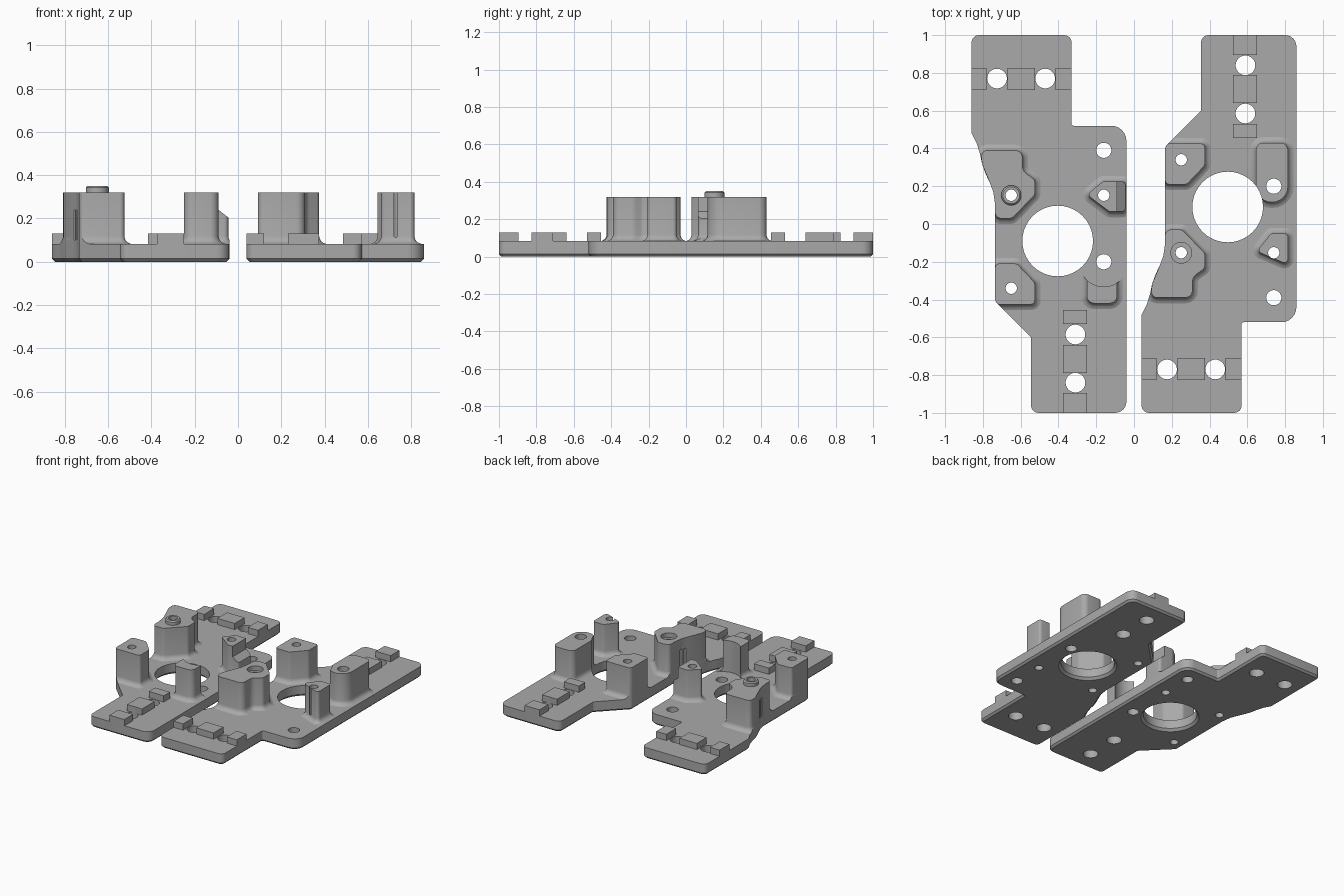
import bpy, bmesh, math
from mathutils import Vector

if "Cube" in bpy.data.objects:
    bpy.data.objects.remove(bpy.data.objects["Cube"])

GREY = bpy.data.materials.new("light_grey")
GREY.diffuse_color = (0.40, 0.40, 0.40, 1)
GREY.use_nodes = True
GREY.node_tree.nodes["Principled BSDF"].inputs["Base Color"].default_value = GREY.diffuse_color
T = 0.083      # plate thickness
H = 0.32       # post height


def rounded(pts):
    """Counter-clockwise outline from (x, y, corner radius) points."""
    area = sum(a[0] * b[1] - b[0] * a[1] for a, b in zip(pts, pts[1:] + pts[:1]))
    if area < 0:
        pts = pts[::-1]
    out = []
    for i, (x, y, r) in enumerate(pts):
        p = Vector((x, y))
        if r == 0:
            out.append(p)
            continue
        a = (Vector(pts[i - 1][:2]) - p).normalized()
        b = (Vector(pts[(i + 1) % len(pts)][:2]) - p).normalized()
        half = a.angle(b) / 2
        c = p + (a + b).normalized() * (r / math.sin(half))
        t = r / math.tan(half)
        s, e = p + a * t - c, p + b * t - c
        sweep = s.angle_signed(e) * -1
        for k in range(7):
            w = sweep * k / 6
            out.append(c + Vector((s.x * math.cos(w) - s.y * math.sin(w),
                                   s.x * math.sin(w) + s.y * math.cos(w))))
    return out


def offset(line, d):
    """Push an outline outward by d."""
    res = []
    for i, p in enumerate(line):
        a = (p - line[i - 1]).normalized()
        b = (line[(i + 1) % len(line)] - p).normalized()
        na, nb = Vector((a.y, -a.x)), Vector((b.y, -b.x))
        res.append(p + (na + nb) * (d / max(1 + na.dot(nb), 0.3)))
    return res


def loft(name, line, levels):
    """Stack offset copies of an outline: levels are (offset, z)."""
    bm = bmesh.new()
    rings = [[bm.verts.new((p.x, p.y, z)) for p in offset(line, d)] for d, z in levels]
    n = len(line)
    for lo, hi in zip(rings, rings[1:]):
        for i in range(n):
            bm.faces.new((lo[i], lo[(i + 1) % n], hi[(i + 1) % n], hi[i]))
    bm.faces.new(rings[0][::-1])
    bm.faces.new(rings[-1])
    me = bpy.data.meshes.new(name)
    bm.to_mesh(me)
    bm.free()
    ob = bpy.data.objects.new(name, me)
    bpy.context.collection.objects.link(ob)
    me.materials.append(GREY)
    return ob


def circle(x, y, r, n=40):
    return [Vector((x + r * math.cos(2 * math.pi * i / n), y + r * math.sin(2 * math.pi * i / n)))
            for i in range(n)]


def boolean(ob, tool, op='DIFFERENCE'):
    m = ob.modifiers.new("cut", 'BOOLEAN')
    m.operation, m.object, m.solver = op, tool, 'EXACT'
    bpy.context.view_layer.objects.active = ob
    bpy.ops.object.modifier_apply(modifier=m.name)


FLARE = [(0.032, T - 0.004), (0.03, T), (0.018, T + 0.005), (0.009, T + 0.012),
         (0.003, T + 0.022), (0, T + 0.034), (0, H)]

# Shared outlines, laid out for the left plate
PLATE = [(-0.86, 1, .04), (-0.33, 1, .04), (-0.33, .52, .01), (-0.04, .52, .08), (-0.04, -1, .06),
         (-0.545, -1, .04), (-0.545, -.6, .01), (-0.735, -.41, .03), (-0.735, .1, 0),
         (-0.745, .17, 0), (-0.762, .215, 0), (-0.785, .265, 0), (-0.805, .32, 0),
         (-0.815, .37, 0), (-0.832, .425, 0), (-0.86, .48, 0)]
BIG_POST = [(-0.81, .39, .03), (-0.59, .39, .04), (-0.59, .28, .05), (-0.525, .235, .03),
            (-0.525, .155, .03), (-0.645, .03, .03), (-0.735, .03, .03), (-0.735, .1, 0),
            (-0.762, .215, 0), (-0.805, .32, 0)]
CORNER_POST = [(-0.735, -.21, .02), (-0.62, -.21, .03), (-0.525, -.31, .03), (-0.525, -.425, .02),
               (-0.735, -.425, .02)]
# Shapes that differ between the two plates
EDGE_POST = {"left": [(-0.25, .155, .02), (-0.165, .225, .02), (-0.045, .225, .02),
                      (-0.045, .065, .02), (-0.13, .065, .02)],
             "right": [(-0.25, .145, .02), (-0.175, .05, .02), (-0.085, .05, .02),
                       (-0.085, .215, .02)]}
FOOT_POST = {"left": [(-0.25, -.42, .04), (-0.09, -.42, .04), (-0.09, -.25, .02), (-0.25, -.25, .02)],
             "right": [(-0.255, -.43, .04), (-0.085, -.43, .04), (-0.085, -.115, .083),
                       (-0.255, -.115, .083)]}
# Raised guide pads: x0, x1, y0, y1
PADS = [(-0.86, -.78, .71, .827), (-0.67, -.525, .71, .827), (-0.415, -.33, .71, .827),
        (-0.375, -.25, -.53, -.455), (-0.375, -.25, -.79, -.64), (-0.375, -.25, -1, -.895)]
# Through holes: x, y, radius
HOLES = [(-0.725, .77, .052), (-0.47, .77, .052), (-0.31, -.585, .052), (-0.31, -.84, .052),
         (-0.16, .39, .04), (-0.16, -.2, .04), (-0.65, .152, .03), (-0.16, .152, .03),
         (-0.65, -.34, .03), (-0.404, -.09, .187)]


def build(side):
    right = side == "right"

    def place(pts):
        return [(p[0] + 0.9, -p[1], *p[2:]) if right else p for p in pts]

    def disc(x, y, r, z0, z1, name="cutter"):
        (x, y), = place([(x, y)])
        return loft(name, circle(x, y, r), [(0, z0), (0, z1)])

    def block(x0, x1, y0, y1, z0, z1, name="cutter"):
        pts = place([(x0, y0, 0), (x1, y0, 0), (x1, y1, 0), (x0, y1, 0)])
        return loft(name, rounded(pts), [(0, z0), (0, z1)])

    outline = rounded(place(PLATE))
    # Base plate with chamfered lower edge
    plate = loft(side + "_base_plate", outline, [(-0.014, 0), (0, 0.014), (0, T)])
    envelope = loft("envelope", outline, [(0, -1), (0, 1)])

    # Standing posts with filleted feet, trimmed to the plate edge
    posts = {}
    for name, pts in (("big_post", BIG_POST), ("corner_post", CORNER_POST),
                      ("edge_post", EDGE_POST[side]), ("foot_post", FOOT_POST[side])):
        posts[name] = loft(side + "_" + name, rounded(place(pts)), FLARE)
        boolean(posts[name], envelope, 'INTERSECT')
    parts = [plate, *posts.values()]
    trash = [envelope]

    # Guide pads
    for i, (x0, x1, y0, y1) in enumerate(PADS):
        pad = block(x0, x1, y0, y1, T - 0.004, 0.13, f"{side}_guide_pad_{i + 1}")
        boolean(pad, envelope, 'INTERSECT')
        parts.append(pad)

    # Locating collar on one big post, matching socket on the other
    if right:
        socket = disc(-0.65, .152, .055, H - 0.035, 1)
        boolean(posts["big_post"], socket)
        trash.append(socket)
    else:
        collar = loft("left_locating_collar", circle(-0.65, .152, .053),
                      [(0, H - 0.004), (0, 0.343), (-0.008, 0.351)])
        parts.append(collar)
        # Sloped shoulder on the edge post
        wedge = block(-0.09, 0.05, 0, .3, 0.24, 1)
        for v in wedge.data.vertices:
            if v.co.x > 0 and v.co.z < 0.5:
                v.co.z = 0.13
        # Round clearance in the foot post
        scoop = disc(-0.16, -.2, .132, T, 1)
        boolean(posts["edge_post"], wedge)
        boolean(posts["foot_post"], scoop)
        trash += [wedge, scoop]

    # Small wire slots in the big post wall
    for x, y in ((-0.755, .155), (-0.768, .188)):
        slot = block(x - .03, x + .03, y, y + .016, 0.1, 0.24)
        boolean(posts["big_post"], slot)
        trash.append(slot)

    # Through holes; the large bore gets a flared lower rim
    for x, y, r in HOLES:
        cut = disc(x, y, r, -1, 1)
        if r > 0.1:
            (cx, cy), = place([(x, y)])
            rim = loft("cutter", circle(cx, cy, r), [(0.026, -0.01), (0, 0.018), (0, 0.03)])
            boolean(plate, rim)
            trash.append(rim)
        for ob in parts:
            xs = [v.co.x for v in ob.data.vertices]
            ys = [v.co.y for v in ob.data.vertices]
            (hx, hy), = place([(x, y)])
            if min(xs) < hx + r and max(xs) > hx - r and min(ys) < hy + r and max(ys) > hy - r:
                boolean(ob, cut)
        trash.append(cut)

    for ob in trash:
        bpy.data.objects.remove(ob)
    # Smooth curved walls, crisp edges
    for ob in parts:
        bpy.ops.object.select_all(action='DESELECT')
        ob.select_set(True)
        bpy.context.view_layer.objects.active = ob
        bpy.ops.object.shade_smooth_by_angle(angle=math.radians(30))


build("left")
build("right")
